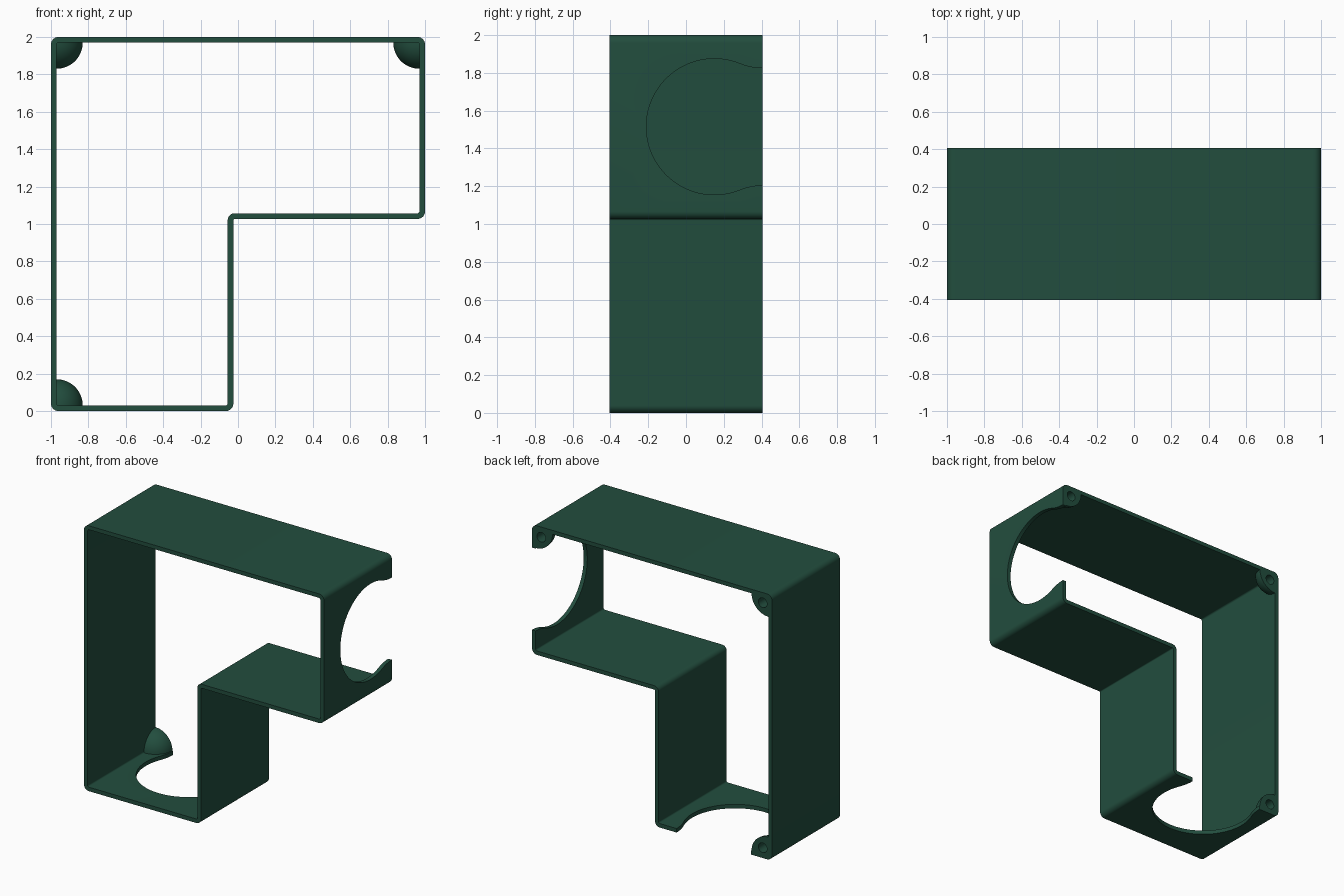
import bpy, bmesh, math
from mathutils import Vector

if "Cube" in bpy.data.objects:
    bpy.data.objects.remove(bpy.data.objects["Cube"])

D, T = 0.405, 0.03          # half depth, wall thickness
STEP_X, STEP_Z = -0.025, 1.027

mat = bpy.data.materials.new("dark_green")
mat.diffuse_color = (0.016, 0.075, 0.048, 1)
mat.use_nodes = True
mat.node_tree.nodes["Principled BSDF"].inputs["Base Color"].default_value = mat.diffuse_color


def make_object(name, bm):
    bmesh.ops.recalc_face_normals(bm, faces=bm.faces)
    me = bpy.data.meshes.new(name)
    bm.to_mesh(me)
    bm.free()
    ob = bpy.data.objects.new(name, me)
    bpy.context.collection.objects.link(ob)
    me.materials.append(mat)
    return ob


def activate(ob):
    bpy.ops.object.select_all(action='DESELECT')
    ob.select_set(True)
    bpy.context.view_layer.objects.active = ob


def cut(ob, cutter):
    cutter.hide_render = True
    m = ob.modifiers.new("cut", 'BOOLEAN')
    m.operation, m.solver, m.object = 'DIFFERENCE', 'EXACT', cutter
    activate(ob)
    bpy.ops.object.modifier_apply(modifier=m.name)
    bpy.data.objects.remove(cutter)


def rounded(points, radii, n=8):
    """Round each right-angle corner of a polygon."""
    out = []
    for i, p in enumerate(points):
        p = Vector(p)
        a = (Vector(points[i - 1]) - p).normalized()
        b = (Vector(points[(i + 1) % len(points)]) - p).normalized()
        r = radii[i]
        c = p + (a + b) * r
        for k in range(n + 1):
            t = math.pi / 2 * k / n
            out.append(c - b * r * math.cos(t) - a * r * math.sin(t))
    return out


def prism(loop, direction):
    bm = bmesh.new()
    f = bm.faces.new([bm.verts.new(p) for p in loop])
    g = bmesh.ops.extrude_face_region(bm, geom=[f])
    bmesh.ops.translate(bm, vec=direction, verts=[v for v in g["geom"] if isinstance(v, bmesh.types.BMVert)])
    return bm


# L-shaped wall band
def outline(o):
    return [(-1 + o, o), (STEP_X - o, o), (STEP_X - o, STEP_Z + o),
            (1 - o, STEP_Z + o), (1 - o, 2 - o), (-1 + o, 2 - o)]


outer = rounded(outline(0), [.04, .04, .008, .04, .04, .04])
inner = rounded(outline(T), [.012, .012, .036, .012, .012, .012])
bm = bmesh.new()
rings = [[bm.verts.new((p.x, y, p.y)) for p in loop]
         for loop, y in ((outer, -D), (outer, D), (inner, D), (inner, -D))]
n = len(outer)
for r in range(4):
    a, b = rings[r], rings[(r + 1) % 4]
    for i in range(n):
        j = (i + 1) % n
        bm.faces.new((a[i], a[j], b[j], b[i]))
housing = make_object("housing_wall", bm)

# Round openings that flare out to the back edge
R, CY, Q, H = 0.36, 0.15, 0.315, 0.31
tangent = math.atan2(H + Q, D - CY)
half = [(D + .1, H)]
for k in range(13):
    t = (math.pi / 2 - tangent) * k / 12
    half.append((D - Q * math.sin(t), H + Q - Q * math.cos(t)))
for k in range(1, 41):
    t = tangent + (math.pi - tangent) * k / 40
    half.append((CY + R * math.cos(t), R * math.sin(t)))
keyhole = half + [(y, -s) for y, s in reversed(half[:-1])]

cut(housing, make_object("side_cutter", prism([(.9, y, 1.515 + s) for y, s in keyhole], (.2, 0, 0))))
cut(housing, make_object("bottom_cutter", prism([(-.515 + s, y, -.1) for y, s in keyhole], (0, 0, .2))))
activate(housing)
bpy.ops.object.shade_smooth_by_angle(angle=math.radians(30))

# Domed screw bosses in the three outer corners
for name, sx, z, sz in (("boss_top_left", 1, 2, -1), ("boss_top_right", -1, 2, -1), ("boss_bottom_left", 1, 0, 1)):
    corner = Vector((-sx, D, z))
    centre = corner + Vector((sx * T, 0, sz * T))
    bm = bmesh.new()
    bmesh.ops.create_uvsphere(bm, u_segments=48, v_segments=24, radius=0.14)
    bmesh.ops.translate(bm, vec=centre, verts=bm.verts)
    for normal in ((sx, 0, 0), (0, -1, 0), (0, 0, sz)):
        res = bmesh.ops.bisect_plane(bm, geom=bm.verts[:] + bm.edges[:] + bm.faces[:], dist=1e-5,
                                     plane_co=centre, plane_no=normal, clear_inner=True)
        edges = [e for e in bm.edges if e.is_boundary]
        bmesh.ops.holes_fill(bm, edges=edges, sides=0)
    boss = make_object(name, bm)
    # blind screw hole
    hole = corner + Vector((sx * .077, 0, sz * .077))
    circle = [(hole.x + .036 * math.cos(math.tau * k / 32), D + .05,
               hole.z + .036 * math.sin(math.tau * k / 32)) for k in range(32)]
    cut(boss, make_object("hole_cutter", prism(circle, (0, -.13, 0))))
    activate(boss)
    bpy.ops.object.shade_smooth_by_angle(angle=math.radians(30))
